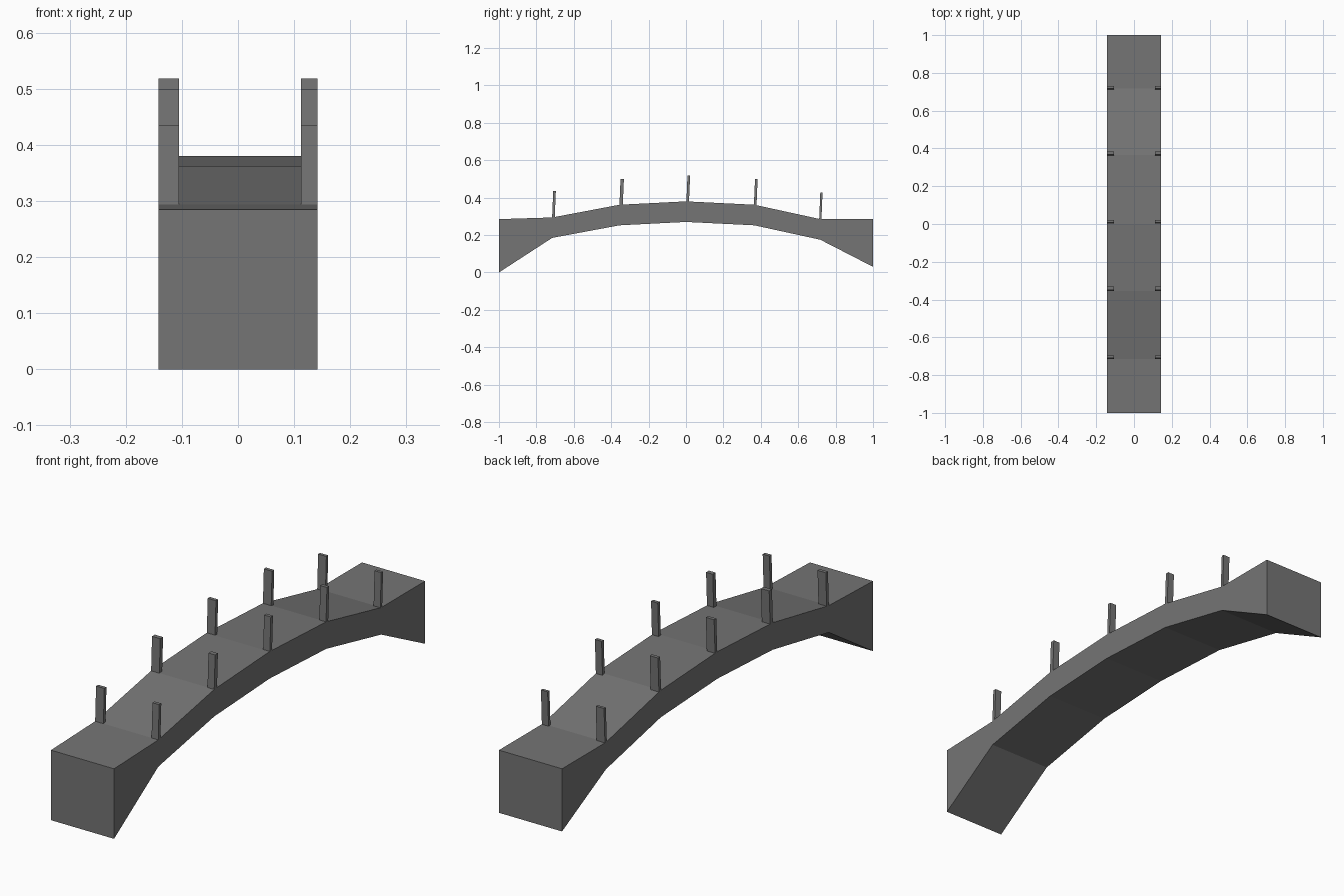
import bpy, bmesh

if "Cube" in bpy.data.objects:
    bpy.data.objects.remove(bpy.data.objects["Cube"])

# (y, top z, bottom z) stations along the bridge
STATIONS = [(-1.0, 0.285, 0.0), (-0.715, 0.294, 0.185), (-0.355, 0.362, 0.252),
            (0.0, 0.38, 0.27), (0.365, 0.362, 0.252), (0.718, 0.285, 0.175),
            (1.0, 0.285, 0.03)]
X0, X1 = -0.142, 0.142

# Dark grey stone
stone = bpy.data.materials.new("dark_stone")
stone.diffuse_color = (0.178, 0.178, 0.178, 1)
stone.use_nodes = True
stone.node_tree.nodes["Principled BSDF"].inputs["Base Color"].default_value = stone.diffuse_color


def extrude_x(name, profile, x0, x1):
    """Extrude a closed (y, z) profile from x0 to x1."""
    bm = bmesh.new()
    face = bm.faces.new([bm.verts.new((x0, y, z)) for y, z in profile])
    new = bmesh.ops.extrude_face_region(bm, geom=[face])["geom"]
    moved = [v for v in new if isinstance(v, bmesh.types.BMVert)]
    bmesh.ops.translate(bm, verts=moved, vec=(x1 - x0, 0, 0))
    bmesh.ops.recalc_face_normals(bm, faces=bm.faces)
    mesh = bpy.data.meshes.new(name)
    bm.to_mesh(mesh)
    bm.free()
    mesh.materials.append(stone)
    obj = bpy.data.objects.new(name, mesh)
    bpy.context.collection.objects.link(obj)
    return obj


# Arched deck
outline = [(y, t) for y, t, b in STATIONS] + [(y, b) for y, t, b in reversed(STATIONS)]
extrude_x("bridge_deck", outline, X0, X1)

# Railing posts: (centre y, foot z, top z, half depth), leaning slightly to the back
POSTS = [(-0.709, 0.29, 0.435, 0.007), (-0.347, 0.36, 0.5, 0.009),
         (0.009, 0.375, 0.518, 0.007), (0.37, 0.357, 0.5, 0.007),
         (0.718, 0.28, 0.427, 0.006)]
LEAN = 0.006
for i, (y, foot, top, half) in enumerate(POSTS, 1):
    profile = [(y - half, foot), (y + half, foot),
               (y + half + LEAN, top), (y - half + LEAN, top)]
    extrude_x(f"left_post_{i}", profile, X0, -0.105)
    extrude_x(f"right_post_{i}", profile, 0.112, X1)
